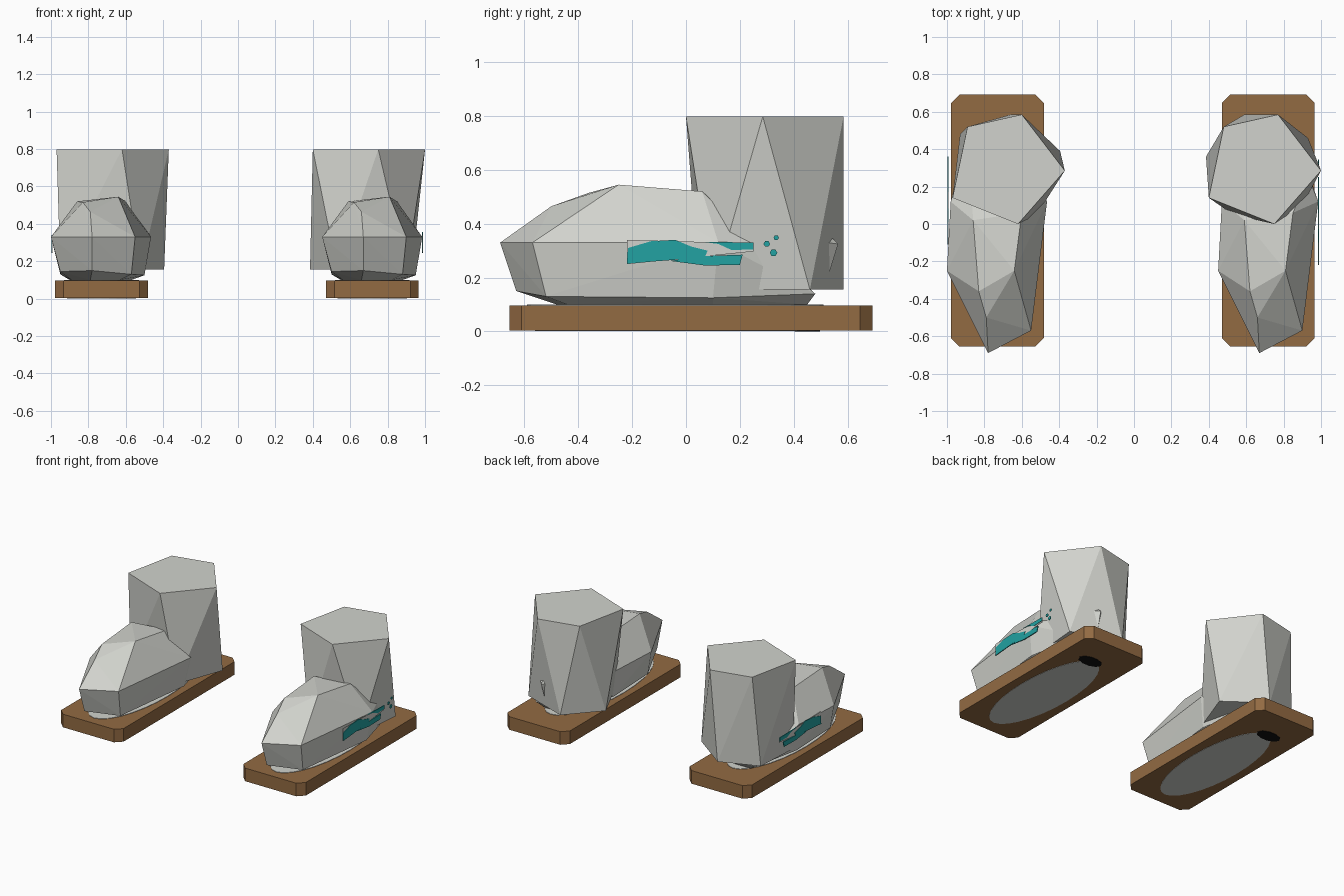
import bpy, bmesh, math

if "Cube" in bpy.data.objects:
    bpy.data.objects.remove(bpy.data.objects["Cube"])


def material(name, rgb):
    m = bpy.data.materials.new(name)
    m.diffuse_color = (*rgb, 1)
    m.use_nodes = True
    m.node_tree.nodes["Principled BSDF"].inputs["Base Color"].default_value = m.diffuse_color
    return m


GREY = material("light_grey", (0.64, 0.65, 0.61))
BROWN = material("wood_brown", (0.29, 0.145, 0.055))
TEAL = material("teal", (0.016, 0.36, 0.36))
BLACK = material("black", (0.005, 0.005, 0.005))


def finish(bm, name, mat):
    bmesh.ops.recalc_face_normals(bm, faces=bm.faces)
    me = bpy.data.meshes.new(name)
    bm.to_mesh(me)
    bm.free()
    me.materials.append(mat)
    ob = bpy.data.objects.new(name, me)
    bpy.context.collection.objects.link(ob)
    return ob


def hull(name, points, mat, dx=0):
    """Faceted solid wrapped around a few corner points."""
    bm = bmesh.new()
    for x, y, z in points:
        bm.verts.new((x + dx, y, z))
    res = bmesh.ops.convex_hull(bm, input=bm.verts)
    junk = {g for g in res["geom_interior"] + res["geom_unused"]
            if isinstance(g, bmesh.types.BMVert)}
    bmesh.ops.delete(bm, geom=list(junk), context='VERTS')
    return finish(bm, name, mat)


def slab(name, outline, offset, mat):
    """Extrude an outline of 3D points by an offset."""
    bm = bmesh.new()
    face = bm.faces.new([bm.verts.new(p) for p in outline])
    ext = bmesh.ops.extrude_face_region(bm, geom=[face], use_keep_orig=True)
    bmesh.ops.translate(bm, vec=offset,
                        verts=[v for v in ext["geom"] if isinstance(v, bmesh.types.BMVert)])
    return finish(bm, name, mat)


def ellipse(cx, cy, rx, ry, z, n=28):
    return [(cx + rx * math.cos(2 * math.pi * i / n),
             cy + ry * math.sin(2 * math.pi * i / n), z) for i in range(n)]


# faceted foot, given for the right side
FOOT = [
    (0.67, -0.69, 0.33), (0.90, -0.57, 0.33), (0.45, -0.25, 0.33),    # widest ring
    (0.985, 0.12, 0.33), (0.93, 0.25, 0.33), (0.47, 0.12, 0.33),
    (0.66, -0.50, 0.465), (0.62, -0.36, 0.515), (0.81, -0.25, 0.545),  # instep
    (0.85, 0.06, 0.52), (0.59, 0.02, 0.52), (0.90, 0.13, 0.42),
    (0.67, -0.63, 0.15), (0.88, -0.52, 0.13), (0.50, -0.28, 0.145),    # welt
    (0.95, 0.10, 0.125), (0.86, 0.48, 0.14), (0.56, 0.48, 0.14), (0.50, 0.10, 0.13),
    (0.66, -0.48, 0.10), (0.82, -0.44, 0.10), (0.56, -0.25, 0.10),     # sole
    (0.88, 0.10, 0.10), (0.80, 0.45, 0.10), (0.62, 0.45, 0.10), (0.55, 0.10, 0.10)]

# twisted five-sided shaft: shared top, separate bottoms
TOP = [(1.0, 0.285), (0.77, 0.585), (0.48, 0.52), (0.40, 0.14), (0.75, 0.0)]
BOTTOM = {
    "right": [(0.93, 0.46), (0.59, 0.585), (0.385, 0.36), (0.53, 0.05), (0.90, 0.10)],
    "left": [(-0.395, 0.39), (-0.66, 0.585), (-0.93, 0.48), (-0.95, 0.14), (-0.52, 0.05)]}

# side badge in (y, z)
BADGE = [(-0.22, 0.25), (-0.22, 0.34), (0.25, 0.327), (0.25, 0.297)]
PAINT = [
    [(-0.22, 0.252), (-0.215, 0.31), (-0.13, 0.335), (-0.04, 0.34), (0.02, 0.315),
     (0.08, 0.30), (0.07, 0.275)],
    [(0.06, 0.333), (0.25, 0.33), (0.25, 0.305), (0.17, 0.302), (0.12, 0.325)],
    [(-0.06, 0.262), (0.07, 0.28), (0.21, 0.285), (0.20, 0.247), (0.07, 0.245)]]
SPLASH = [(0.30, 0.325, 0.012), (0.335, 0.348, 0.01), (0.325, 0.292, 0.014)]

for side, sgn, cx, foot_dx, shaft_dx, slide in (
        ("right", 1, 0.718, 0, 0, 0), ("left", -1, -0.73, -1.45, -1.37, 0.11)):
    # base plank with clipped corners
    a, b, c = 0.248, 0.045, 0.0
    y0, y1 = -0.655, 0.692
    outline = [(cx - a + b, y0), (cx + a - b, y0), (cx + a, y0 + b), (cx + a, y1 - b),
               (cx + a - b, y1), (cx - a + b, y1), (cx - a, y1 - b), (cx - a, y0 + b)]
    slab(f"plank_{side}", [(x, y, 0.003) for x, y in outline], (0, 0, 0.094), BROWN)

    # pale footprint above and below the plank, dark spot underneath
    slab(f"footprint_top_{side}", ellipse(cx, -0.04, 0.2, 0.55, 0.096), (0, 0, 0.004), GREY)
    slab(f"footprint_under_{side}", ellipse(cx, -0.05, 0.185, 0.51, 0.001), (0, 0, 0.004), GREY)
    slab(f"dark_spot_{side}", ellipse(cx + 0.03 * sgn, 0.45, 0.09, 0.05, 0.0, 10),
         (0, 0, 0.004), BLACK)

    # foot and shaft
    hull(f"foot_{side}", FOOT, GREY, foot_dx)
    hull(f"shaft_{side}", [(x + shaft_dx, y, 0.798) for x, y in TOP]
         + [(x, y, 0.155) for x, y in BOTTOM[side]], GREY)

    # painted badge on the outer side
    x = sgn * (0.984 if sgn > 0 else 0.992)
    slab(f"badge_{side}", [(x, y + slide, z) for y, z in BADGE], (0.003 * sgn, 0, 0), GREY)
    for i, shape in enumerate(PAINT):
        slab(f"badge_paint_{side}_{i}", [(x, y + slide, z) for y, z in shape],
             (0.006 * sgn, 0, 0), TEAL)
    if side == "right":
        for i, (y, z, r) in enumerate(SPLASH):
            slab(f"badge_splash_{i}",
                 [(x, y + r * math.cos(k * math.pi / 3), z + r * math.sin(k * math.pi / 3))
                  for k in range(6)], (0.005, 0, 0), TEAL)

# small spike behind the right shaft
hull("heel_spike", [(0.75, 0.525, 0.195), (0.72, 0.53, 0.33), (0.79, 0.525, 0.33),
                    (0.755, 0.565, 0.325), (0.755, 0.54, 0.35)], GREY)
